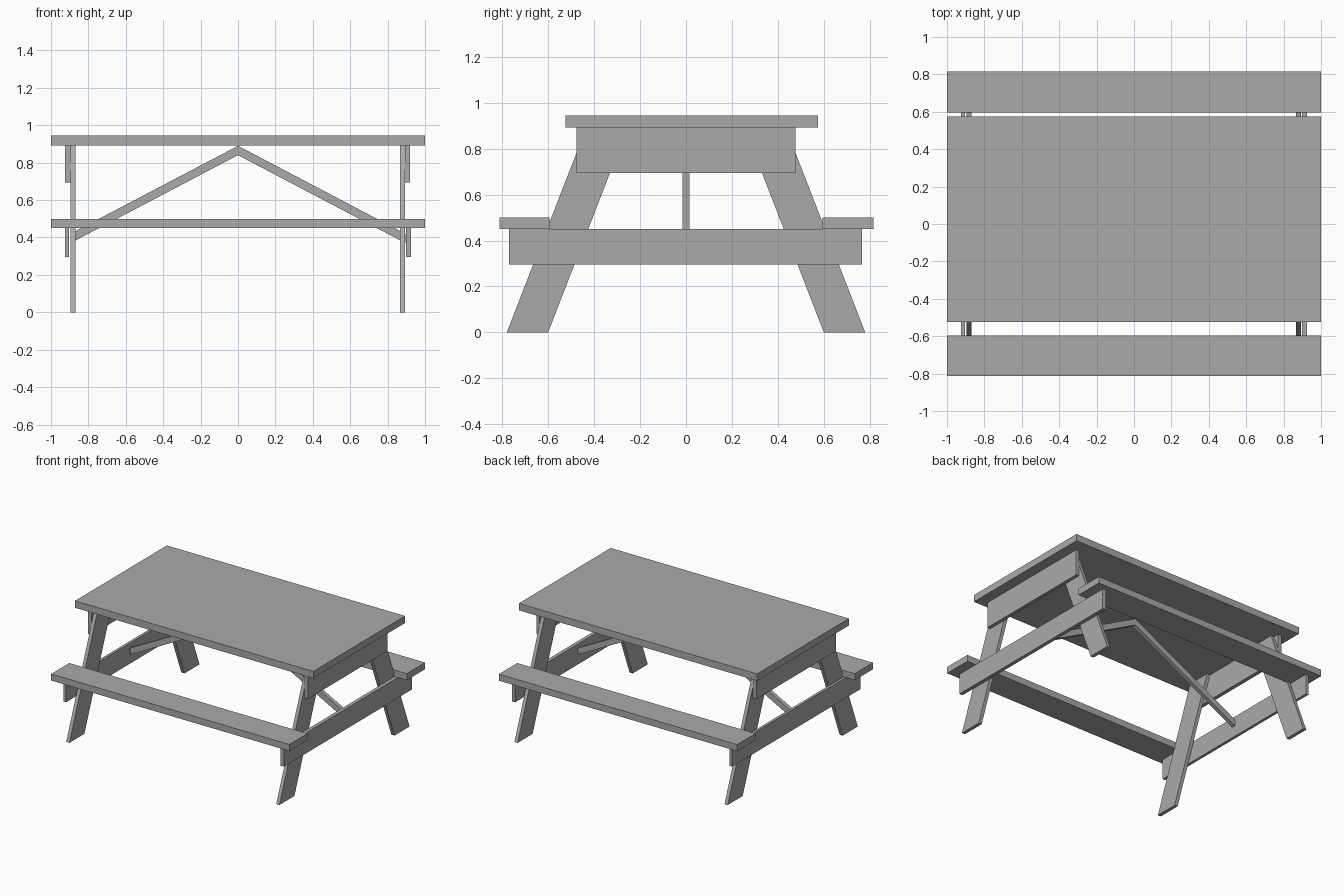
import bpy
import bmesh

if "Cube" in bpy.data.objects:
    bpy.data.objects.remove(bpy.data.objects["Cube"], do_unlink=True)

GREY = (0.40, 0.40, 0.40, 1.0)
wood = bpy.data.materials.new("grey wood")
wood.use_nodes = True
wood.diffuse_color = GREY
wood.node_tree.nodes["Principled BSDF"].inputs["Base Color"].default_value = GREY


def prism(name, outline, axis, lo, hi):
    """Extrude a 2D outline along x (outline is y, z) or y (outline is x, z)."""
    bm = bmesh.new()

    def place(a, b, d):
        return (d, a, b) if axis == "x" else (a, d, b)

    face = bm.faces.new([bm.verts.new(place(a, b, lo)) for a, b in outline])
    new = bmesh.ops.extrude_face_region(bm, geom=[face])["geom"]
    shift = place(0, 0, hi - lo)
    bmesh.ops.translate(bm, vec=shift, verts=[v for v in new if isinstance(v, bmesh.types.BMVert)])
    bmesh.ops.recalc_face_normals(bm, faces=bm.faces)
    mesh = bpy.data.meshes.new(name)
    bm.to_mesh(mesh)
    bm.free()
    mesh.materials.append(wood)
    obj = bpy.data.objects.new(name, mesh)
    bpy.context.collection.objects.link(obj)
    return obj


def board(name, x, y, z):
    outline = [(y[0], z[0]), (y[1], z[0]), (y[1], z[1]), (y[0], z[1])]
    return prism(name, outline, "x", *x)


# Table top and benches
TOP_Z = 0.892
board("table_top", (-1, 1), (-0.525, 0.575), (TOP_Z, 0.945))
board("front_bench", (-1, 1), (-0.812, -0.595), (0.45, 0.50))
board("back_bench", (-1, 1), (0.595, 0.815), (0.45, 0.50))

# Cross beams outside the legs
board("left_upper_beam", (0.894, 0.92), (-0.477, 0.477), (0.695, TOP_Z))
board("right_upper_beam", (-0.925, -0.896), (-0.477, 0.477), (0.695, TOP_Z))
board("left_lower_beam", (0.897, 0.925), (-0.77, 0.767), (0.295, 0.45))
board("right_lower_beam", (-0.925, -0.904), (-0.77, 0.767), (0.295, 0.45))

# Slanted legs
LEAN = 0.388 * TOP_Z
for end, s in (("front", -1), ("back", 1)):
    leg = [(s * 0.60, 0), (s * 0.78, 0), (s * (0.78 - LEAN), TOP_Z), (s * (0.60 - LEAN), TOP_Z)]
    prism(f"{end}_left_leg", leg, "x", 0.867, 0.894)
    prism(f"{end}_right_leg", leg, "x", -0.896, -0.869)

# Diagonal braces meeting under the middle of the top
for side, s in (("left", 1), ("right", -1)):
    brace = [(0, 0.84), (s * 0.895, 0.37), (s * 0.895, 0.42), (0, 0.89)]
    prism(f"{side}_brace", brace, "y", -0.015, 0.015)
